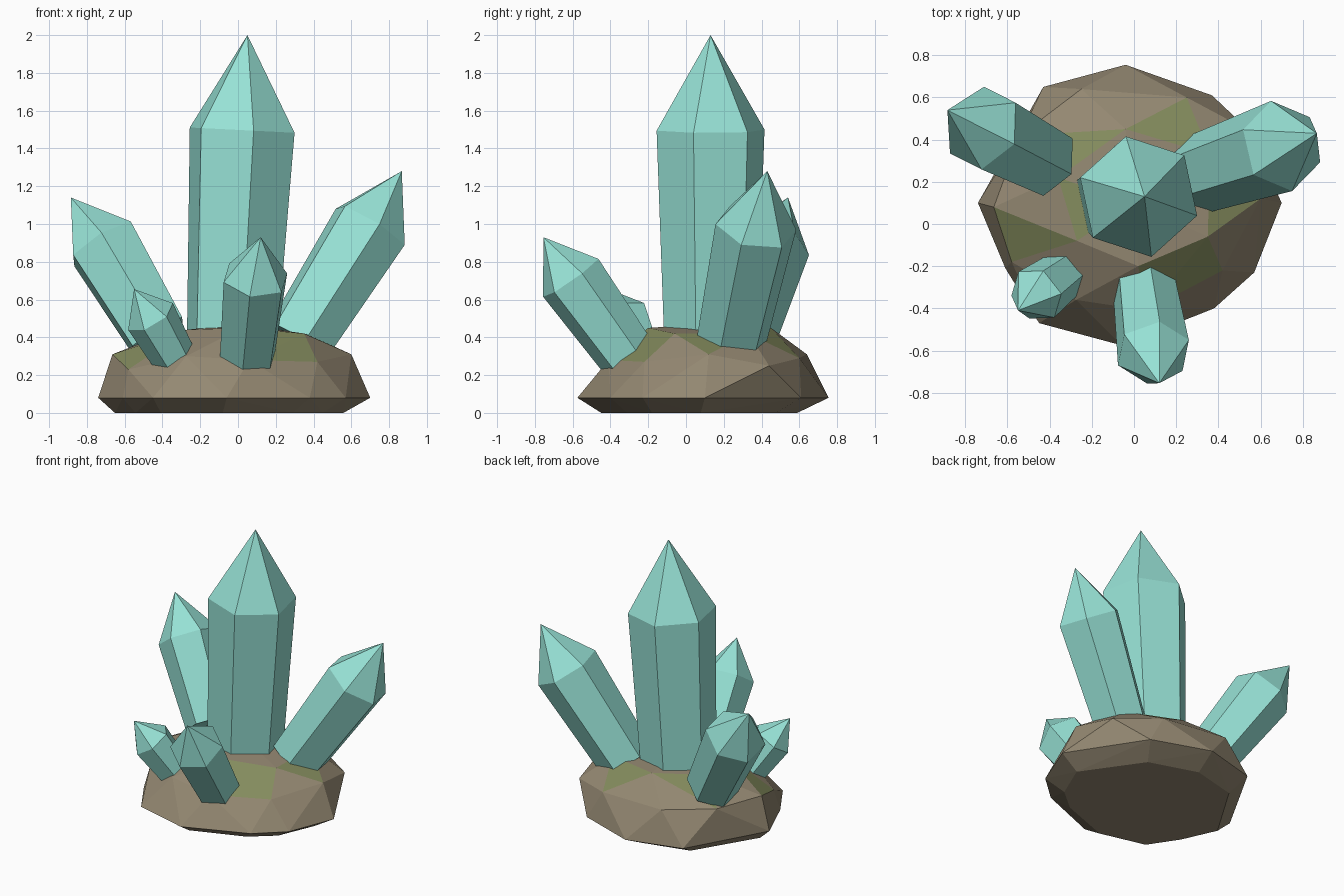
import bpy, bmesh
from math import sin, cos, radians
from mathutils import Vector

if "Cube" in bpy.data.objects:
    bpy.data.objects.remove(bpy.data.objects["Cube"])


def material(name, rgb):
    m = bpy.data.materials.new(name)
    m.diffuse_color = (*rgb, 1)
    m.use_nodes = True
    m.node_tree.nodes["Principled BSDF"].inputs["Base Color"].default_value = m.diffuse_color
    return m


stone = material("stone", (0.30, 0.25, 0.17))
moss = material("moss", (0.23, 0.26, 0.11))
gem = material("crystal", (0.31, 0.76, 0.67))


def finish(bm, name, *mats):
    bmesh.ops.recalc_face_normals(bm, faces=bm.faces)
    mesh = bpy.data.meshes.new(name)
    bm.to_mesh(mesh)
    bm.free()
    for m in mats:
        mesh.materials.append(m)
    ob = bpy.data.objects.new(name, mesh)
    bpy.context.collection.objects.link(ob)
    return ob


# Rock: faceted hull over uneven rings, with a flat underside
rim = [(0.70, 0.10), (0.37, 0.61), (-0.04, 0.755), (-0.43, 0.65), (-0.74, 0.10),
       (-0.61, -0.21), (-0.45, -0.47), (-0.06, -0.575), (0.38, -0.40), (0.57, -0.23)]
upper = [(0.60, 0.12, 0.31), (0.55, 0.44, 0.25), (0.25, 0.60, 0.29), (-0.25, 0.64, 0.31),
         (-0.54, 0.42, 0.31), (-0.665, 0.08, 0.31), (-0.58, -0.18, 0.23),
         (-0.275, -0.36, 0.30), (0.06, -0.41, 0.28), (0.42, -0.22, 0.27)]
crown = [(0.36, 0.33, 0.42), (-0.04, 0.45, 0.45), (-0.36, 0.22, 0.43),
         (-0.27, -0.08, 0.44), (0.02, -0.20, 0.45), (0.35, -0.06, 0.42), (0, 0.1, 0.47)]
points = [(x, y, 0.08) for x, y in rim] + upper + crown
points += [(x * 0.84 - 0.03, y * 0.78, 0) for x, y in rim]

bm = bmesh.new()
for p in points:
    bm.verts.new(p)
hull = bmesh.ops.convex_hull(bm, input=bm.verts)
loose = {v for v in hull["geom_interior"] + hull["geom_unused"]
         if isinstance(v, bmesh.types.BMVert)}
bmesh.ops.delete(bm, geom=list(loose), context='VERTS')

# Moss patches on the upward faces nearest to these spots
for spot in [(0.17, 0.45), (-0.27, 0.42), (-0.56, -0.03), (0.15, -0.2),
             (0.33, -0.12), (-0.3, 0.05), (0.4, 0.15)]:
    up = [f for f in bm.faces if f.normal.z > 0.3 or f.calc_center_median().z > 0.2]
    min(up, key=lambda f: (f.calc_center_median().xy - Vector(spot)).length).material_index = 1
finish(bm, "rock_base", stone, moss)


# Crystals: six-sided shafts that widen to a shoulder and end in a point
def crystal(name, base, shoulder, tip, radius, phase):
    base, shoulder, tip = Vector(base), Vector(shoulder), Vector(tip)
    axis = (tip - base).normalized()
    turn = Vector((0, 0, 1)).rotation_difference(axis)
    bm = bmesh.new()

    def ring(center, r):
        angles = [radians(phase + 60 * i) for i in range(6)]
        return [bm.verts.new(center + turn @ Vector((r * cos(a), r * sin(a), 0)))
                for a in angles]

    low = ring(base - axis * 0.03, radius * 0.86)
    high = ring(shoulder, radius)
    point = bm.verts.new(tip)
    bm.faces.new(low[::-1])
    for i in range(6):
        j = (i + 1) % 6
        bm.faces.new((low[i], low[j], high[j], high[i]))
        bm.faces.new((high[i], high[j], point))
    finish(bm, name, gem)


crystal("main_crystal", (-0.03, 0.13, 0.42), (0.022, 0.13, 1.497), (0.05, 0.13, 2.0), 0.292, 42)
crystal("right_crystal", (0.33, 0.245, 0.40), (0.70, 0.37, 0.985), (0.867, 0.43, 1.28), 0.22, 42)
crystal("left_crystal", (-0.44, 0.31, 0.43), (-0.717, 0.455, 0.895), (-0.885, 0.54, 1.14), 0.205, 33)
crystal("front_crystal", (0.05, -0.31, 0.30), (0.092, -0.61, 0.715), (0.12, -0.755, 0.93), 0.18, 22)
crystal("small_crystal", (-0.355, -0.255, 0.32), (-0.463, -0.335, 0.51), (-0.55, -0.41, 0.655), 0.138, 8)
